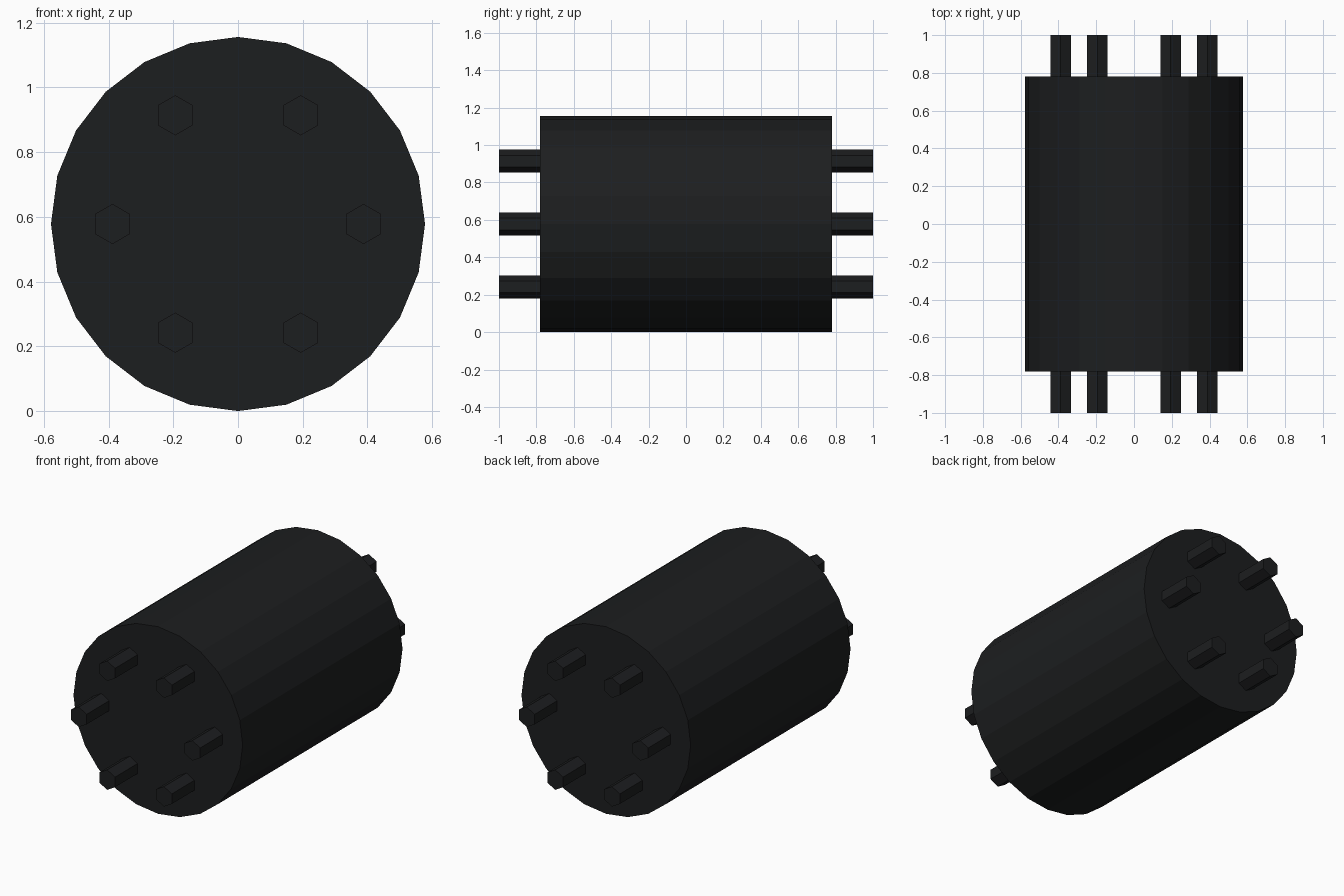
import bpy
from math import cos, sin, pi

if "Cube" in bpy.data.objects:
    bpy.data.objects.remove(bpy.data.objects["Cube"])

R = 0.578          # drum radius
HALF = 0.78        # half length of the drum
RING = 0.388       # radius of the peg circle

dark = bpy.data.materials.new("dark_rubber")
dark.diffuse_color = (0.012, 0.013, 0.014, 1)
dark.use_nodes = True
dark.node_tree.nodes["Principled BSDF"].inputs["Base Color"].default_value = dark.diffuse_color


def rod(name, sides, radius, x, z, y0, y1):
    """Flat-sided cylinder running along y."""
    bpy.ops.mesh.primitive_cylinder_add(
        vertices=sides, radius=radius, depth=y1 - y0,
        location=(x, (y0 + y1) / 2, z), rotation=(pi / 2, 0, 0))
    ob = bpy.context.object
    ob.name = name
    ob.data.materials.append(dark)
    return ob


# Main drum
rod("drum", 24, R, 0, R, -HALF, HALF)

# Six hexagonal pegs on each end
for i in range(6):
    a = i * pi / 3
    x, z = RING * cos(a), R + RING * sin(a)
    rod(f"front_peg_{i + 1}", 6, 0.062, x, z, -1.0, -HALF)
    rod(f"back_peg_{i + 1}", 6, 0.062, x, z, HALF, 1.0)
